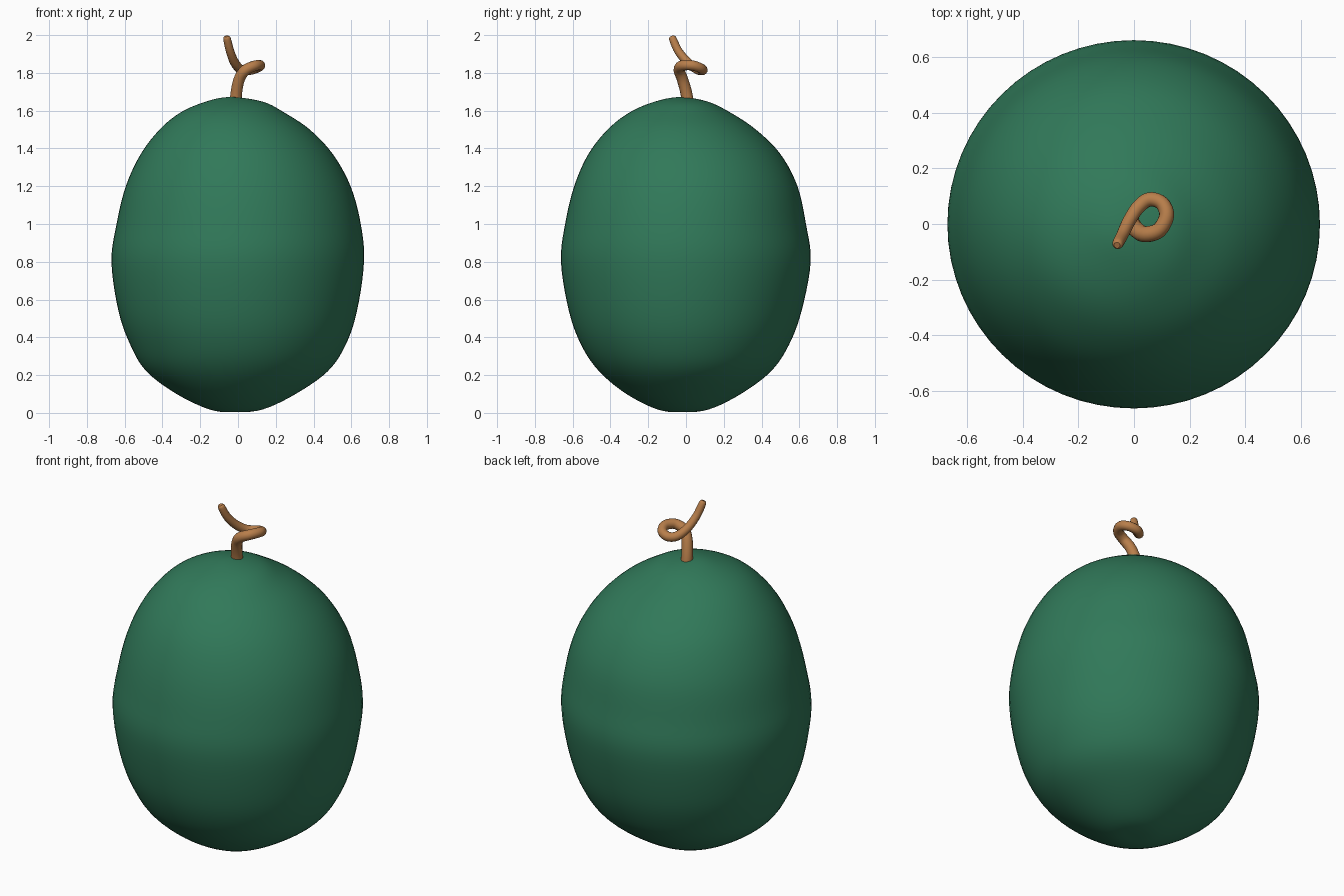
import bpy, bmesh, math

if "Cube" in bpy.data.objects:
    bpy.data.objects.remove(bpy.data.objects["Cube"])

def material(name, rgb):
    m = bpy.data.materials.new(name)
    m.diffuse_color = (*rgb, 1)
    m.use_nodes = True
    m.node_tree.nodes["Principled BSDF"].inputs["Base Color"].default_value = m.diffuse_color
    return m

green = material("melon green", (0.03, 0.19, 0.10))
brown = material("stem brown", (0.48, 0.21, 0.07))

def spline(points, steps):
    """Catmull-Rom through all but the first and last points."""
    out = []
    for i in range(1, len(points) - 2):
        for s in range(steps):
            t = s / steps
            out.append([0.5 * (2*b + (c-a)*t + (2*a-5*b+4*c-d)*t*t + (3*b-a-3*c+d)*t**3)
                        for a, b, c, d in zip(*points[i-1:i+3])])
    return out + [list(points[-2])]

def skin(name, rings, mat):
    """Closed tube through rings of points, capped by fans."""
    bm = bmesh.new()
    rows = [[bm.verts.new(p) for p in r] for r in rings]
    n = len(rows[0])
    for a, b in zip(rows, rows[1:]):
        for i in range(n):
            j = (i + 1) % n
            bm.faces.new((a[i], a[j], b[j], b[i]))
    bm.faces.new(rows[0][::-1])
    bm.faces.new(rows[-1])
    bmesh.ops.recalc_face_normals(bm, faces=bm.faces)
    me = bpy.data.meshes.new(name)
    bm.to_mesh(me)
    bm.free()
    me.materials.append(mat)
    me.shade_smooth()
    ob = bpy.data.objects.new(name, me)
    bpy.context.collection.objects.link(ob)
    return ob

# Melon body: z, left, right, front, back extents
levels = [
    (0.018, .13, -.15, .14, -.13),
    (0.004, -.02, -.02, -.02, -.02),
    (0.018, -.15, .13, -.15, .12),
    (0.10, -.325, .305, -.315, .29),
    (0.22, -.485, .475, -.46, .45),
    (0.36, -.57, .57, -.555, .545),
    (0.54, -.633, .63, -.62, .612),
    (0.80, -.67, .667, -.662, .66),
    (1.00, -.643, .65, -.64, .635),
    (1.20, -.594, .596, -.592, .590),
    (1.37, -.515, .502, -.517, .50),
    (1.50, -.415, .38, -.415, .37),
    (1.59, -.305, .245, -.30, .235),
    (1.648, -.17, .13, -.165, .115),
    (1.672, -.04, -.04, -.03, -.03),
    (1.648, .13, -.17, .115, -.165),
]
rings = []
for z, l, r, f, b in spline(levels, 5):
    # Shared centre, slightly different radius in each quadrant
    cx, cy = (l + r) / 2, (f + b) / 2
    rx, ry = max((r - l) / 2, .002), max((b - f) / 2, .002)
    rings.append([(cx + rx * math.cos(a), cy + ry * math.sin(a), z)
                  for a in (2 * math.pi * i / 64 for i in range(64))])
skin("melon_body", rings, green)

# Curled stem: x, y, z, radius
path = [
    (-.012, .02, 1.55, .032), (-.012, .012, 1.63, .032), (-.008, 0, 1.70, .031),
    (.008, -.02, 1.77, .030), (.04, -.037, 1.815, .029), (.09, -.022, 1.838, .028),
    (.117, .03, 1.84, .027), (.10, .075, 1.826, .026), (.055, .088, 1.814, .026),
    (.015, .06, 1.818, .025), (-.018, .01, 1.855, .024), (-.042, -.04, 1.915, .022),
    (-.058, -.07, 1.98, .020), (-.061, -.076, 1.994, .011), (-.062, -.079, 2.0, .009),
]
curve = bpy.data.curves.new("stem_path", "CURVE")
curve.dimensions = "3D"
curve.bevel_depth = 1
curve.bevel_resolution = 5
curve.use_fill_caps = True
pts = spline(path, 5)
sp = curve.splines.new("POLY")
sp.points.add(len(pts) - 1)
for p, (x, y, z, r) in zip(sp.points, pts):
    p.co = (x, y, z, 1)
    p.radius = r
stem = bpy.data.objects.new("curled_stem", curve)
bpy.context.collection.objects.link(stem)
curve.materials.append(brown)
bpy.context.view_layer.objects.active = stem
stem.select_set(True)
bpy.ops.object.convert(target="MESH")
bpy.ops.object.shade_smooth_by_angle(angle=math.radians(50))
